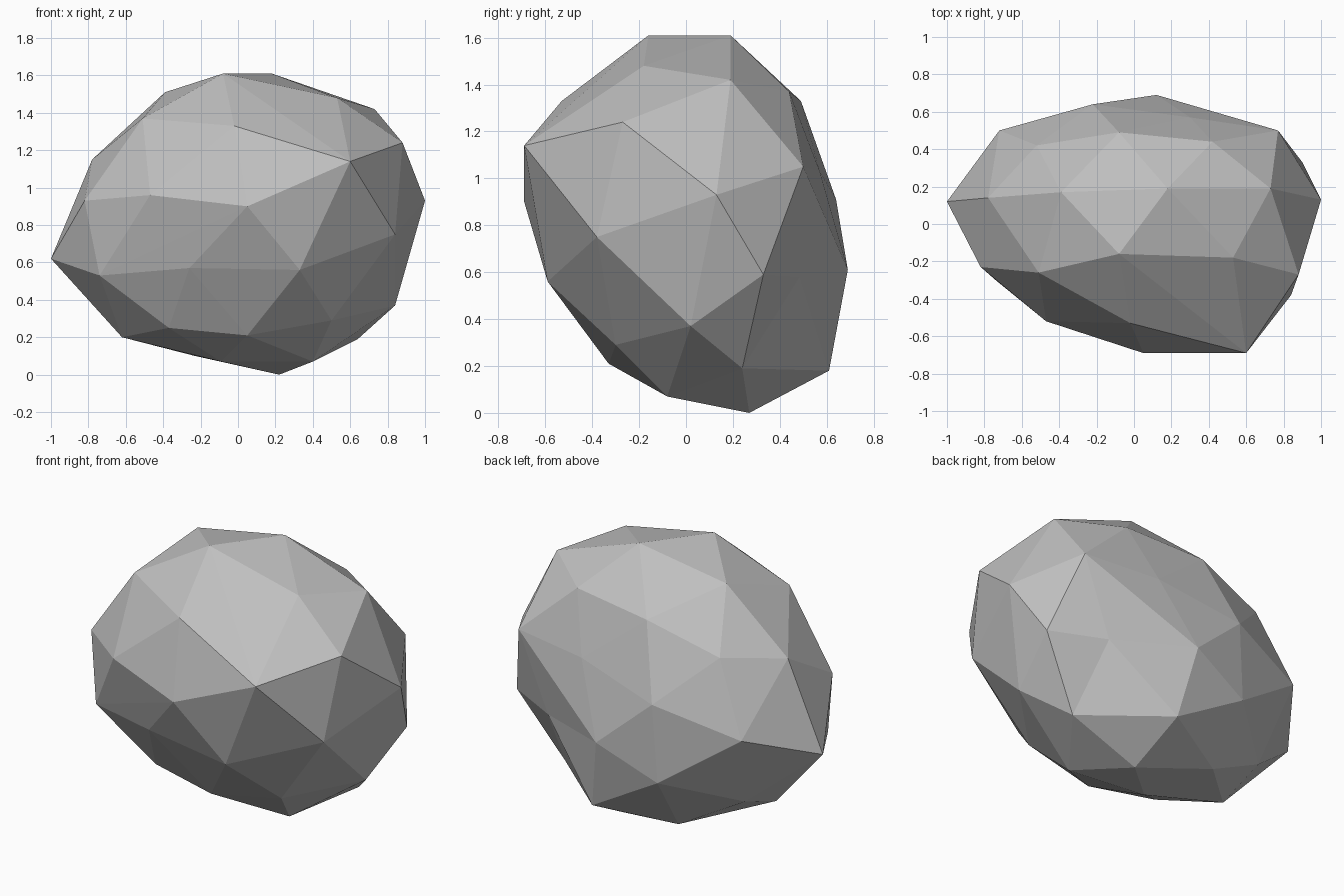
import bpy
import bmesh
from mathutils import Vector

# Remove the default cube if the scene has one
default_cube = bpy.data.objects.get("Cube")
if default_cube:
    bpy.data.objects.remove(default_cube, do_unlink=True)


def make_material(name, colour):
    material = bpy.data.materials.new(name)
    material.use_nodes = True
    material.diffuse_color = colour
    material.node_tree.nodes["Principled BSDF"].inputs["Base Color"].default_value = colour
    return material


def add_corners(mesh, corners):
    """Add the corner points of one band of the boulder."""
    return [mesh.verts.new(corner) for corner in corners]


# Corner points of the chipped boulder, in bands from the top to the ground
crown = [
    (-.08, -.16, 1.61), (.18, .19, 1.61), (-.39, .17, 1.51), (.53, -.18, 1.48),
    (.73, .19, 1.42), (-.51, -.26, 1.37), (.42, .44, 1.37),
    (-.02, -.53, 1.33), (-.08, .49, 1.33),
]
shoulder = [
    (.88, -.27, 1.24), (.6, -.69, 1.14), (-.78, .14, 1.15), (-.52, .42, 1.19),
    (.3, .57, 1.03), (.77, .5, 1.05),
]
waist = [
    (1, .13, .93), (.05, -.69, .9), (-.47, -.52, .96), (-.82, -.23, .93),
    (-.22, .64, .91), (-.72, .5, .77), (.84, -.38, .75),
]
belly = [
    (-1, .12, .62), (-.74, -.3, .53), (-.26, -.48, .57), (.33, -.59, .56),
    (.9, .33, .59), (.12, .69, .61), (-.25, .63, .44), (.84, .02, .37),
]
underside = [
    (-.62, .32, .31), (-.62, .02, .2), (-.37, -.26, .25), (.05, -.33, .21),
    (.5, -.3, .29), (.64, .24, .19), (.2, .61, .18), (-.23, .4, .1),
    (-.09, -.02, .07), (.4, -.08, .07), (.22, .27, 0),
]

boulder_mesh = bmesh.new()
for band in (crown, shoulder, waist, belly, underside):
    add_corners(boulder_mesh, band)

# The dent corner starts outside so that it joins its neighbours
dent = add_corners(boulder_mesh, [(.63, .6, .58)])[0]

# Wrap the corners in flat facets and drop any loose corners
bmesh.ops.convex_hull(boulder_mesh, input=boulder_mesh.verts[:])
loose = [vert for vert in boulder_mesh.verts if not vert.link_faces]
bmesh.ops.delete(boulder_mesh, geom=loose, context="VERTS")

# Press the dent into the back left side
dent.co = Vector((.585, .485, .58))
bmesh.ops.triangulate(boulder_mesh, faces=boulder_mesh.faces[:])
bmesh.ops.recalc_face_normals(boulder_mesh, faces=boulder_mesh.faces[:])
for face in boulder_mesh.faces:
    face.smooth = False

# Make the boulder object
boulder_data = bpy.data.meshes.new("boulder")
boulder_mesh.to_mesh(boulder_data)
boulder_mesh.free()
boulder_data.materials.append(make_material("stone grey", (.52, .52, .52, 1)))
boulder = bpy.data.objects.new("boulder", boulder_data)
bpy.context.collection.objects.link(boulder)
